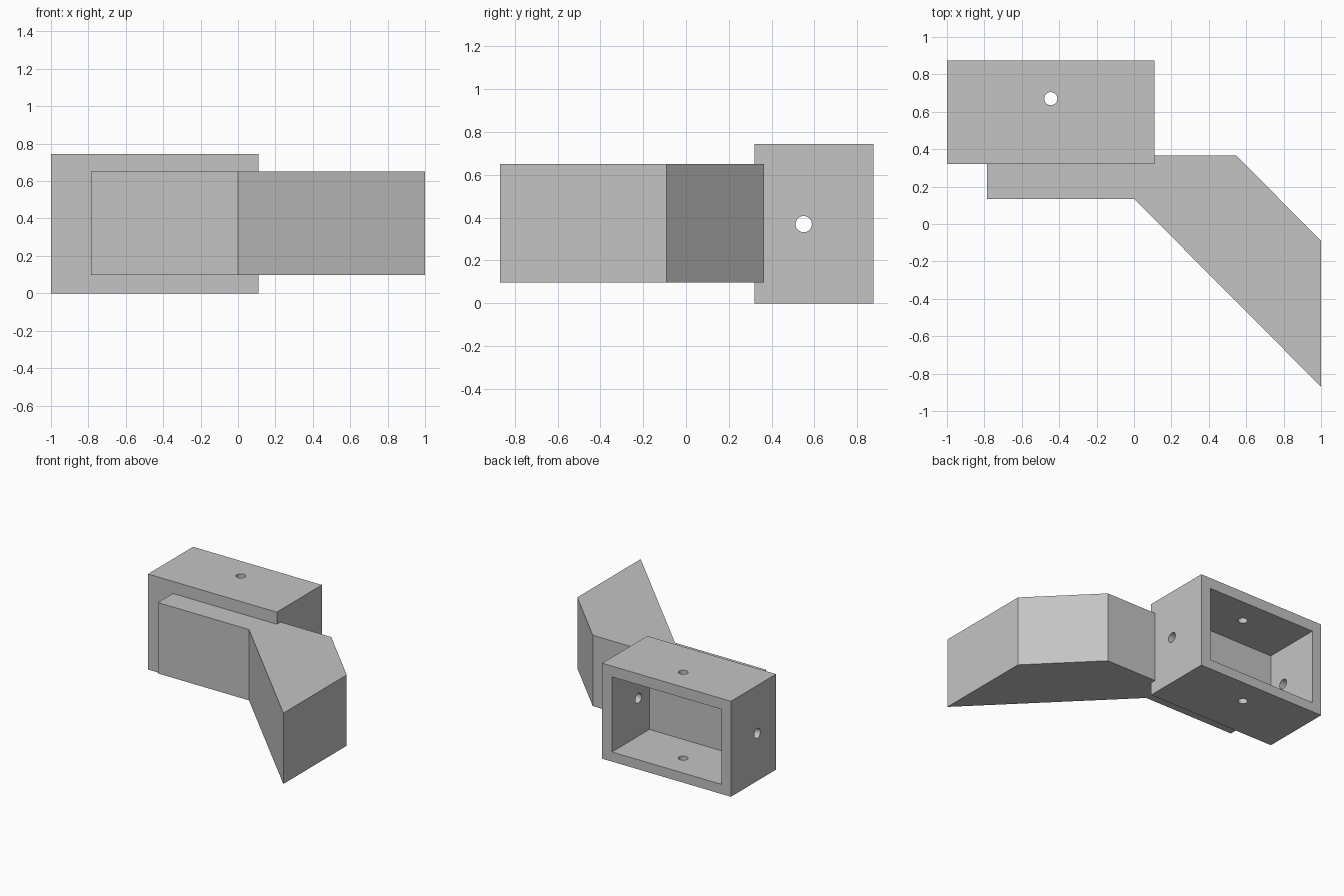
import bpy
import bmesh
import math
from mathutils import Vector

if "Cube" in bpy.data.objects:
    bpy.data.objects.remove(bpy.data.objects["Cube"], do_unlink=True)

GREY = (0.55, 0.55, 0.55, 1.0)
grey = bpy.data.materials.new("plain grey")
grey.use_nodes = True
grey.diffuse_color = GREY
grey.node_tree.nodes["Principled BSDF"].inputs["Base Color"].default_value = GREY


def prism(name, outline, low, high):
    """Extrude a plan outline between two heights."""
    bm = bmesh.new()
    face = bm.faces.new([bm.verts.new((x, y, low)) for x, y in outline])
    grown = bmesh.ops.extrude_face_region(bm, geom=[face])["geom"]
    tops = [v for v in grown if isinstance(v, bmesh.types.BMVert)]
    bmesh.ops.translate(bm, verts=tops, vec=(0, 0, high - low))
    bmesh.ops.recalc_face_normals(bm, faces=bm.faces)
    mesh = bpy.data.meshes.new(name)
    bm.to_mesh(mesh)
    bm.free()
    mesh.materials.append(grey)
    obj = bpy.data.objects.new(name, mesh)
    bpy.context.collection.objects.link(obj)
    return obj


def box(name, low, high):
    (x0, y0, z0), (x1, y1, z1) = low, high
    return prism(name, [(x0, y0), (x1, y0), (x1, y1), (x0, y1)], z0, z1)


def drill(name, centre, rotation, radius, length):
    bpy.ops.mesh.primitive_cylinder_add(vertices=32, radius=radius, depth=length,
                                        location=centre, rotation=rotation)
    obj = bpy.context.object
    obj.name = name
    obj.data.materials.append(grey)
    return obj


def cut(target, cutter):
    """Subtract the cutter from the target, then discard it."""
    cutter.hide_render = True
    mod = target.modifiers.new("cut", "BOOLEAN")
    mod.operation = "DIFFERENCE"
    mod.solver = "EXACT"
    mod.object = cutter
    bpy.context.view_layer.objects.active = target
    bpy.ops.object.modifier_apply(modifier=mod.name)
    bpy.data.objects.remove(cutter, do_unlink=True)


# Housing: a box open at the back
housing = box("housing", (-1, 0.32, 0), (0.11, 0.875, 0.744))
cut(housing, box("cavity", (-0.92, 0.415, 0.075), (0.025, 1, 0.66)))

# Screw holes through the top and bottom walls, and through both side walls
cut(housing, drill("vertical_hole", Vector((-0.445, 0.67, 0.37)), (0, 0, 0), 0.035, 2))
cut(housing, drill("side_hole", Vector((-0.445, 0.55, 0.37)),
                   (0, math.radians(90), 0), 0.038, 2))

# Arm: a bent bar seated in the front wall of the housing
prism("bent_arm", [(-0.785, 0.135), (0, 0.135), (1, -0.87), (1, -0.09),
                   (0.548, 0.365), (-0.785, 0.365)], 0.098, 0.65)
